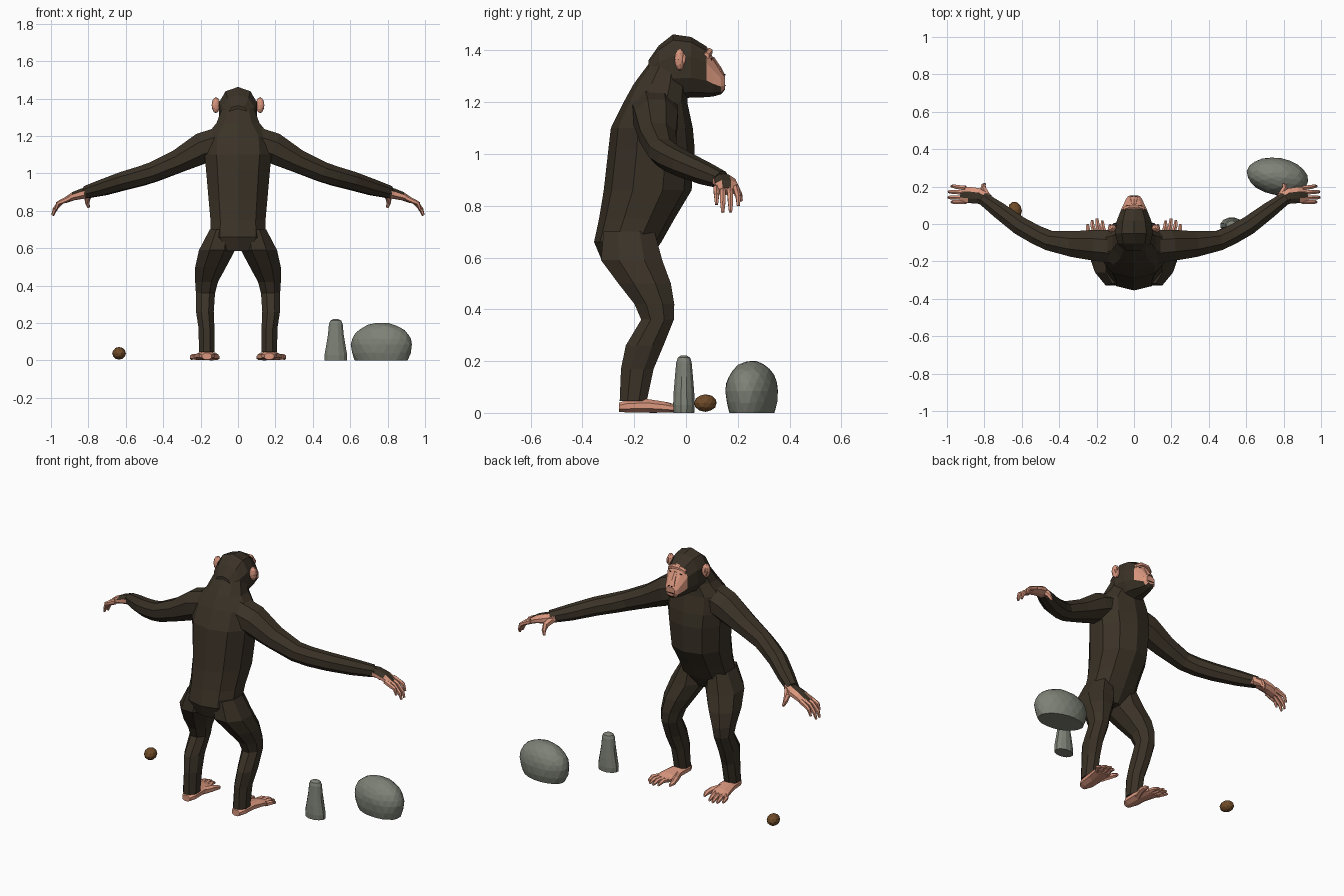
import bpy, bmesh, math, random
from mathutils import Vector

random.seed(4)


def material(name, rgb):
    m = bpy.data.materials.new(name)
    m.diffuse_color = (*rgb, 1)
    return m


FUR = material("dark_fur", (0.043, 0.032, 0.020))
SKIN = material("pink_skin", (0.70, 0.31, 0.21))
STONE = material("grey_stone", (0.205, 0.220, 0.180))
NUT = material("brown_nut", (0.160, 0.070, 0.022))
EYE = material("dark_eye", (0.015, 0.008, 0.005))


def finish(name, bm, mats, mirror=False, rule=None):
    bmesh.ops.recalc_face_normals(bm, faces=bm.faces)
    bm.normal_update()
    if rule:
        for f in bm.faces:
            f.material_index = int(rule(f.calc_center_median(), f.normal))
    me = bpy.data.meshes.new(name)
    bm.to_mesh(me)
    bm.free()
    for m in mats:
        me.materials.append(m)
    ob = bpy.data.objects.new(name, me)
    bpy.context.collection.objects.link(ob)
    if mirror:
        mod = ob.modifiers.new("mirror", 'MIRROR')
        mod.use_mirror_merge = False
    return ob


def loft(name, secs, mats, axis=None, sides=8, box=1.0, mirror=False, rule=None):
    """Skin elliptical sections (x, y, z, half width, half depth)."""
    bm = bmesh.new()
    pts = [Vector(s[:3]) for s in secs]
    rings = []
    for i, s in enumerate(secs):
        t = Vector(axis) if axis else pts[min(i + 1, len(pts) - 1)] - pts[max(i - 1, 0)]
        t.normalize()
        ref = Vector((0, 1, 0)) if abs(t.z) > 0.95 else Vector((0, 0, 1))
        u = ref.cross(t).normalized()
        v = t.cross(u)
        ring = []
        for k in range(sides):
            a = math.tau * (k + 0.5) / sides
            c, d = math.cos(a), math.sin(a)
            c, d = (math.copysign(abs(q) ** box, q) / math.cos(math.pi / sides) ** 0.8 for q in (c, d))
            ring.append(bm.verts.new(pts[i] + u * c * s[3] + v * d * s[4]))
        rings.append(ring)
    for a, b in zip(rings, rings[1:]):
        for k in range(sides):
            j = (k + 1) % sides
            bm.faces.new((a[k], a[j], b[j], b[k]))
    bm.faces.new(rings[0][::-1])
    bm.faces.new(rings[-1])
    return finish(name, bm, mats, mirror, rule)


def blob(name, centre, radii, mat, sub=2, mirror=False, low=None, turn=0, noise=0):
    """Scaled icosphere; low gives a separate lower radius, cut flat on the ground."""
    bm = bmesh.new()
    bmesh.ops.create_icosphere(bm, subdivisions=sub, radius=1)
    for v in bm.verts:
        p = v.co * (1 + random.uniform(-noise, noise))
        x, y = p.x * radii[0], p.y * radii[1]
        z = p.z * (low if low and p.z < 0 else radii[2])
        c, s = math.cos(turn), math.sin(turn)
        v.co = Vector((x * c - y * s, x * s + y * c, z)) + Vector(centre)
    if low:
        cut = bmesh.ops.bisect_plane(bm, geom=bm.verts[:] + bm.edges[:] + bm.faces[:],
                                     plane_co=(0, 0, 0), plane_no=(0, 0, -1), clear_outer=True)
        edges = [e for e in cut['geom_cut'] if isinstance(e, bmesh.types.BMEdge)]
        bmesh.ops.contextual_create(bm, geom=edges)
    return finish(name, bm, [mat], mirror)


UP, FWD = (0, 0, 1), (0, 1, 0)

# Torso and neck
loft("torso", [
    (0, -0.235, 0.585, 0.09, 0.085), (0, -0.225, 0.66, 0.150, 0.125),
    (0, -0.190, 0.75, 0.148, 0.140), (0, -0.148, 0.86, 0.158, 0.163),
    (0, -0.133, 1.02, 0.172, 0.160), (0, -0.132, 1.10, 0.180, 0.152),
    (0, -0.118, 1.20, 0.172, 0.118), (0, -0.098, 1.27, 0.115, 0.100),
    (0, -0.075, 1.35, 0.085, 0.065)], [FUR], UP, sides=10, box=0.92)

# Head with a pink face on the front-facing surfaces
loft("head", [
    (0, -0.145, 1.315, 0.050, 0.045), (0, -0.105, 1.320, 0.088, 0.095),
    (0, -0.050, 1.335, 0.102, 0.122), (0, 0.020, 1.335, 0.092, 0.112),
    (0, 0.080, 1.317, 0.068, 0.094), (0, 0.105, 1.297, 0.056, 0.072),
    (0, 0.135, 1.276, 0.043, 0.044), (0, 0.150, 1.274, 0.030, 0.026)],
    [FUR, SKIN], FWD, sides=10, box=0.9,
    rule=lambda c, n: c.y > 0.082 and n.z > -0.45)
loft("brow_ridge", [(-0.056, 0.078, 1.378, 0.012, 0.012), (-0.025, 0.090, 1.396, 0.013, 0.012),
                    (0.025, 0.090, 1.396, 0.013, 0.012), (0.056, 0.078, 1.378, 0.012, 0.012)],
     [SKIN], (1, 0, 0), sides=6)
loft("nose", [(0, 0.095, 1.375, 0.010, 0.012), (0, 0.122, 1.335, 0.016, 0.012),
              (0, 0.140, 1.305, 0.022, 0.010)], [SKIN], UP, sides=6)
blob("eyes", (0.031, 0.096, 1.365), (0.014, 0.008, 0.008), EYE, 1, True)
blob("nostrils", (0.010, 0.149, 1.306), (0.006, 0.004, 0.004), EYE, 1, True)
blob("mouth", (0, 0.146, 1.265), (0.036, 0.009, 0.003), EYE, 1)
blob("ears", (0.118, -0.024, 1.365), (0.024, 0.020, 0.043), SKIN, 2, True, turn=-0.5)
blob("ear_hollows", (0.128, -0.010, 1.367), (0.009, 0.012, 0.024), SKIN, 1, True)

# Arms
loft("arms", [
    (0.06, -0.125, 1.175, 0.09, 0.085), (0.19, -0.115, 1.135, 0.085, 0.083),
    (0.32, -0.108, 1.065, 0.070, 0.062), (0.45, -0.090, 1.008, 0.054, 0.054),
    (0.52, -0.060, 0.985, 0.052, 0.052), (0.61, -0.010, 0.960, 0.050, 0.049),
    (0.72, 0.072, 0.925, 0.044, 0.043), (0.81, 0.138, 0.900, 0.034, 0.033)],
    [FUR], mirror=True)

# Hands: furry back, pink palm, curled fingers
loft("palms", [(0.77, 0.122, 0.905, 0.034, 0.028), (0.83, 0.150, 0.892, 0.042, 0.028),
               (0.88, 0.155, 0.878, 0.044, 0.022), (0.925, 0.157, 0.855, 0.040, 0.014)],
     [SKIN, FUR], (0.95, 0.15, -0.25), mirror=True,
     rule=lambda c, n: n.z - 0.5 * n.y > 0.55 and c.x < 0.91)
for i, (x, y, z) in enumerate([(0.975, 0.118, 0.805), (0.992, 0.142, 0.775),
                               (0.990, 0.172, 0.775), (0.975, 0.202, 0.800)]):
    b = 0.118 + 0.025 * i
    loft(f"finger_{i + 1}", [(0.900, b, 0.868, 0.012, 0.013), (0.945, b * 0.5 + y * 0.5, 0.848, 0.011, 0.012),
                             (x - 0.012, y, z + 0.035, 0.010, 0.010), (x, y, z, 0.006, 0.006)],
         [SKIN], sides=6, mirror=True)
loft("thumbs", [(0.785, 0.150, 0.895, 0.018, 0.020), (0.805, 0.185, 0.873, 0.016, 0.018),
                (0.806, 0.205, 0.843, 0.011, 0.012), (0.798, 0.213, 0.818, 0.006, 0.007)],
     [SKIN], sides=6, mirror=True)

# Legs
loft("legs", [
    (0.090, -0.220, 0.70, 0.062, 0.100), (0.112, -0.210, 0.59, 0.098, 0.120),
    (0.146, -0.160, 0.50, 0.084, 0.103), (0.168, -0.122, 0.42, 0.062, 0.078),
    (0.174, -0.110, 0.36, 0.052, 0.064), (0.177, -0.160, 0.26, 0.048, 0.074),
    (0.168, -0.188, 0.17, 0.043, 0.064), (0.167, -0.204, 0.045, 0.043, 0.053)],
    [FUR], UP, mirror=True)

# Feet with splayed toes and a thumb-like big toe
loft("feet", [(0.166, -0.258, 0.022, 0.026, 0.018), (0.166, -0.225, 0.026, 0.042, 0.025),
              (0.170, -0.150, 0.028, 0.046, 0.026), (0.180, -0.080, 0.022, 0.052, 0.021),
              (0.192, -0.040, 0.016, 0.050, 0.015)], [SKIN], FWD, mirror=True)
for i, (x, y) in enumerate([(0.170, 0.020), (0.198, 0.030), (0.224, 0.022), (0.248, 0.000)]):
    b = 0.155 + 0.024 * i
    loft(f"toe_{i + 1}", [(b, -0.060, 0.018, 0.014, 0.014), (x - 0.003, y - 0.035, 0.020, 0.012, 0.012),
                          (x, y, 0.009, 0.007, 0.007)], [SKIN], FWD, sides=6, mirror=True)
loft("big_toes", [(0.150, -0.140, 0.022, 0.020, 0.020), (0.122, -0.075, 0.022, 0.016, 0.018),
                  (0.112, -0.035, 0.016, 0.013, 0.013), (0.115, -0.010, 0.009, 0.007, 0.007)],
     [SKIN], FWD, sides=6, mirror=True)

# Stones and nut on the ground
blob("boulder", (0.767, 0.254, 0.085), (0.165, 0.099, 0.117), STONE, 3, low=0.17, turn=-0.17, noise=0.012)
loft("standing_stone", [
    (0.523, -0.008, 0.0, 0.060, 0.040), (0.523, -0.008, 0.030, 0.061, 0.042),
    (0.523, -0.008, 0.080, 0.052, 0.040), (0.523, -0.008, 0.140, 0.042, 0.035),
    (0.523, -0.008, 0.195, 0.037, 0.030), (0.523, -0.008, 0.213, 0.029, 0.024),
    (0.523, -0.008, 0.221, 0.014, 0.012)], [STONE], UP, sides=12)
blob("nut", (-0.636, 0.075, 0.038), (0.036, 0.045, 0.034), NUT, 2, turn=0.3)
